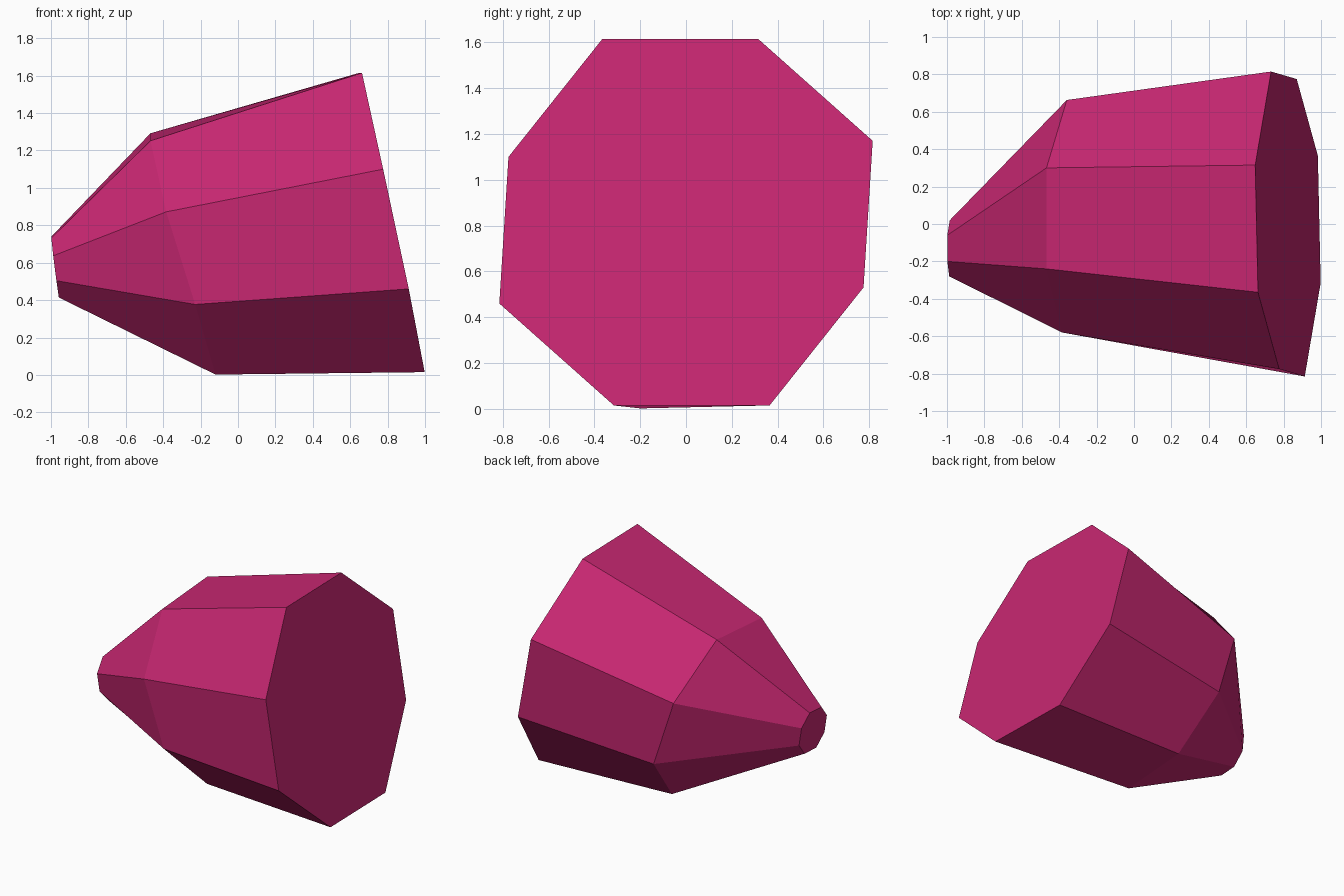
import bpy
import bmesh
from mathutils import Vector

# Remove the default object only
default_cube = bpy.data.objects.get("Cube")
if default_cube:
    bpy.data.objects.remove(default_cube, do_unlink=True)


def make_material(name, colour):
    material = bpy.data.materials.new(name)
    material.use_nodes = True
    material.diffuse_color = colour
    shader = next(n for n in material.node_tree.nodes if n.type == "BSDF_PRINCIPLED")
    shader.inputs["Base Color"].default_value = colour
    return material


def octagon(bm, centre, spokes):
    """Ring of eight vertices: four spokes and their opposites around a centre."""
    middle = Vector(centre)
    arms = [Vector(s) for s in spokes]
    return [bm.verts.new(middle + arm) for arm in arms + [-arm for arm in arms]]


def bridge(bm, ring, following):
    """Wall of quads joining two rings."""
    count = len(ring)
    for i in range(count):
        j = (i + 1) % count
        bm.faces.new((ring[i], ring[j], following[j], following[i]))


# Tilted cross-sections from the broad end to the narrow tip
sections = [
    ((.823, 0, .815),
     [(-.16, -.365, .8), (-.175, .315, .8), (-.09, .815, .355), (.047, .775, -.285)]),
    ((-.294, .05, .647),
     [(-.174, -.29, .605), (-.174, .25, .645), (-.065, .613, .27), (.09, .63, -.225)]),
    ((-.978, -.127, .577),
     [(-.02, -.073, .155), (-.02, .067, .163), (-.007, .147, .073), (.01, .153, -.06)]),
]

# Faceted body lofted through the sections, capped at both ends
bm = bmesh.new()
rings = [octagon(bm, centre, spokes) for centre, spokes in sections]
for ring, following in zip(rings, rings[1:]):
    bridge(bm, ring, following)
bm.faces.new(rings[0])
bm.faces.new(rings[-1])
bmesh.ops.recalc_face_normals(bm, faces=bm.faces)

mesh = bpy.data.meshes.new("crystal_body")
bm.to_mesh(mesh)
bm.free()
mesh.materials.append(make_material("magenta", (.57, .02, .165, 1)))
body = bpy.data.objects.new("crystal_body", mesh)
bpy.context.collection.objects.link(body)
